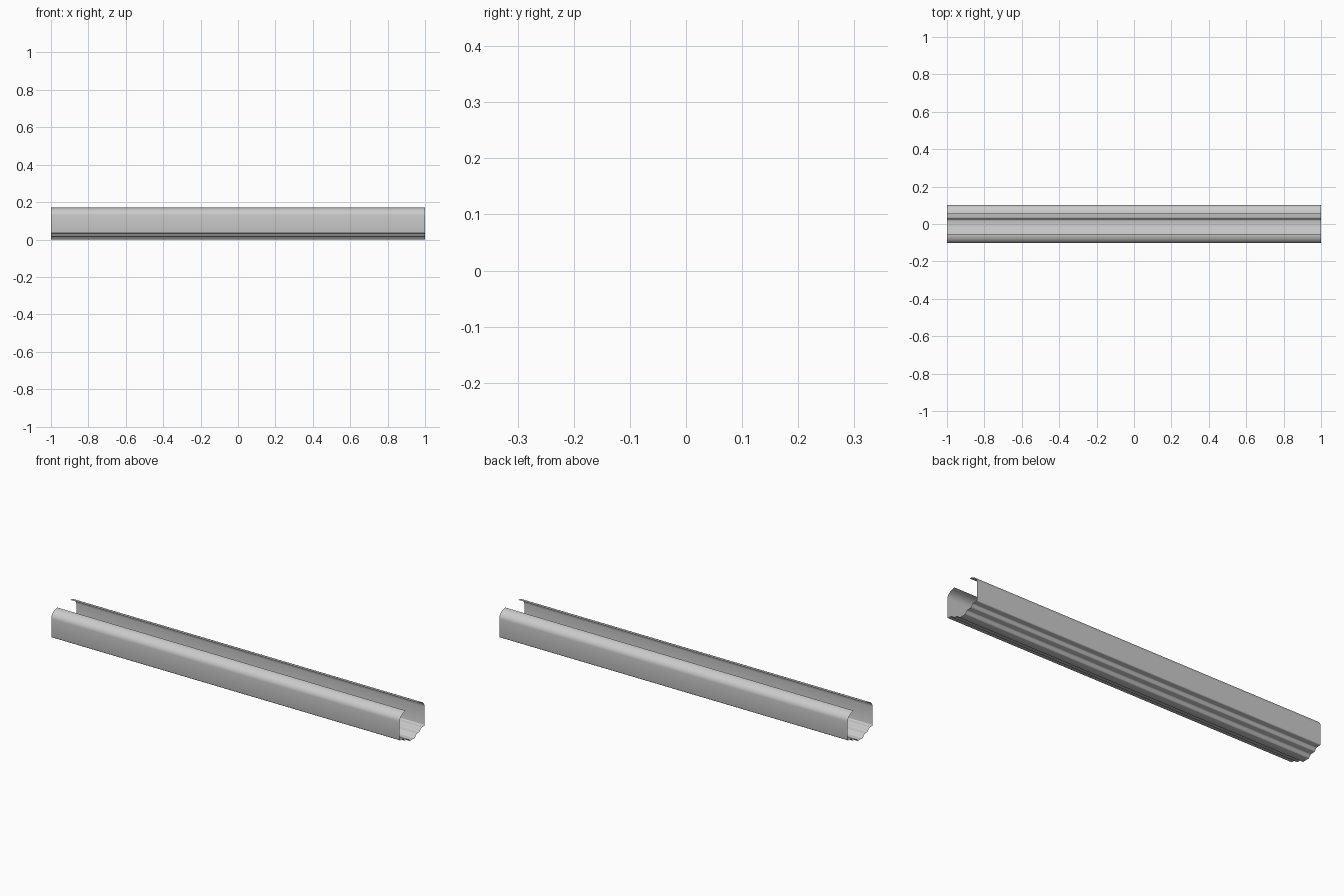
import bpy, bmesh
from math import sin, cos, pi, radians

if "Cube" in bpy.data.objects:
    bpy.data.objects.remove(bpy.data.objects["Cube"])

W = 0.1025   # half width


def arc(cy, cz, ry, rz, a0, a1, n):
    """Points on an elliptical arc in the y-z plane."""
    return [(cy + ry * cos(radians(a0 + (a1 - a0) * i / n)),
             cz + rz * sin(radians(a0 + (a1 - a0) * i / n))) for i in range(n + 1)]


def step(y0, z0, y1, z1, n=8):
    """Soft S-shaped step between two points."""
    return [(y0 + (y1 - y0) * i / n,
             z0 + (z1 - z0) * (1 - cos(pi * i / n)) / 2) for i in range(n + 1)]


# half cross-section: curled lip, straight wall, stepped base
half = arc(0.0525, 0.13, W - 0.0525, 0.04, 90, 0, 10)
half += arc(W - 0.006, 0.039, 0.006, 0.006, 0, -90, 3)
half += step(0.074, 0.033, 0.059, 0.017)
half += step(0.036, 0.016, 0.018, 0.0)
profile = half + [(-y, z) for y, z in reversed(half)]

# thin open channel: sweep the section along x
bm = bmesh.new()
a = [bm.verts.new((-1, y, z)) for y, z in profile]
b = [bm.verts.new((1, y, z)) for y, z in profile]
for i in range(len(profile) - 1):
    bm.faces.new((a[i], b[i], b[i + 1], a[i + 1]))
bmesh.ops.reverse_faces(bm, faces=bm.faces[:])
bm.normal_update()
mid = max(bm.faces, key=lambda f: f.calc_center_median().y)
if mid.normal.y < 0:
    bmesh.ops.reverse_faces(bm, faces=bm.faces[:])

mesh = bpy.data.meshes.new("channel")
bm.to_mesh(mesh)
bm.free()
channel = bpy.data.objects.new("channel", mesh)
bpy.context.collection.objects.link(channel)
bpy.context.view_layer.objects.active = channel
channel.select_set(True)
bpy.ops.object.shade_smooth_by_angle(angle=radians(40))
